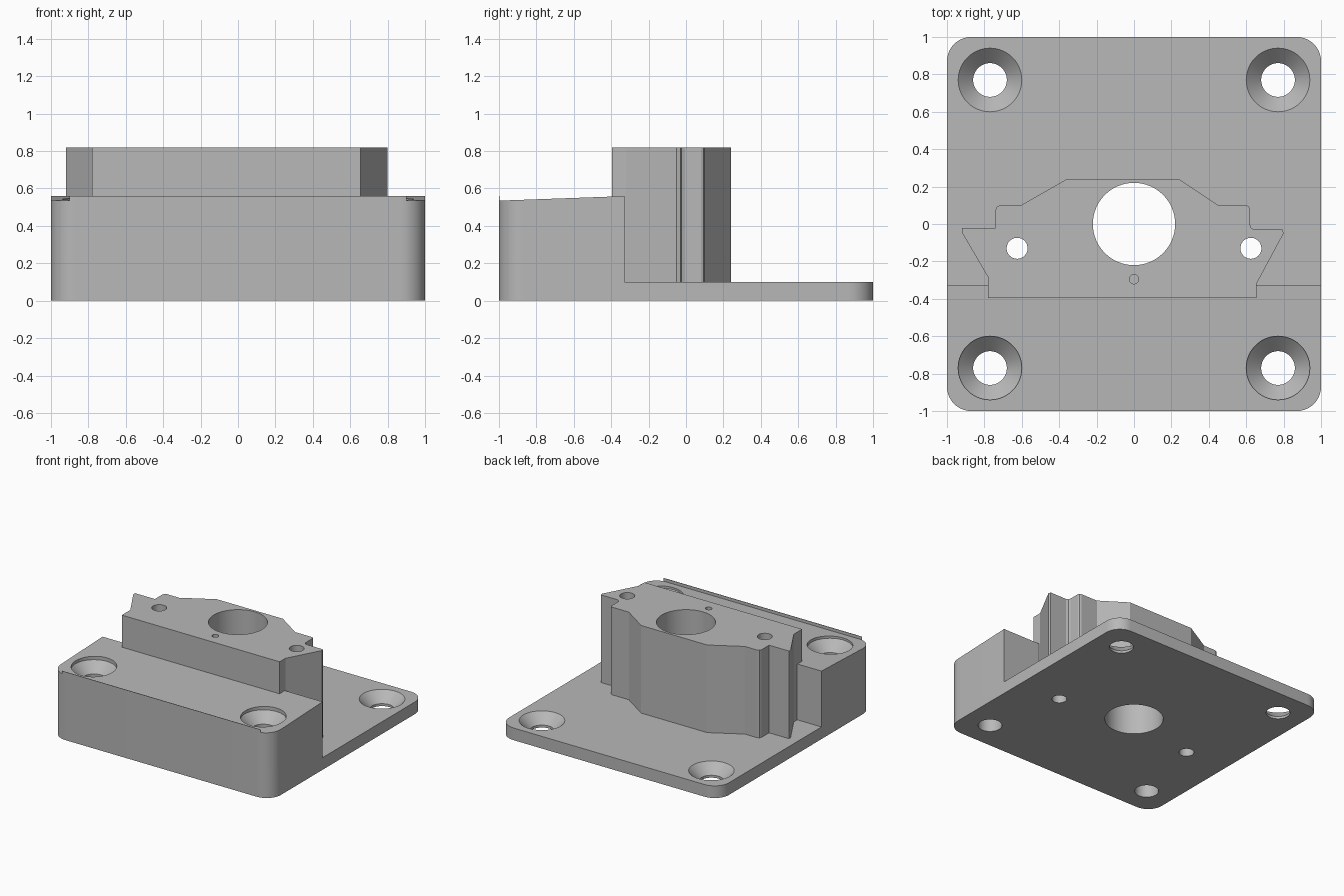
import bpy
import bmesh
from math import cos, sin, pi, radians

cube = bpy.data.objects.get("Cube")
if cube:
    bpy.data.objects.remove(cube, do_unlink=True)

grey = bpy.data.materials.new("plain_grey")
grey.use_nodes = True
colour = (0.48, 0.48, 0.48, 1)
grey.diffuse_color = colour
grey.node_tree.nodes["Principled BSDF"].inputs["Base Color"].default_value = colour


def loft(name, rings):
    """Closed solid through a list of equally long rings of points."""
    bm = bmesh.new()
    loops = [[bm.verts.new(p) for p in ring] for ring in rings]
    n = len(loops[0])
    for a, b in zip(loops, loops[1:]):
        for i in range(n):
            j = (i + 1) % n
            bm.faces.new((a[i], a[j], b[j], b[i]))
    bm.faces.new(loops[0][::-1])
    bm.faces.new(loops[-1])
    bmesh.ops.recalc_face_normals(bm, faces=bm.faces[:])
    mesh = bpy.data.meshes.new(name)
    bm.to_mesh(mesh)
    bm.free()
    mesh.materials.append(grey)
    obj = bpy.data.objects.new(name, mesh)
    bpy.context.collection.objects.link(obj)
    return obj


def prism(name, outline, z0, z1):
    return loft(name, [[(x, y, z) for x, y in outline] for z in (z0, z1)])


def lathe(name, x, y, profile, sides=64):
    """Solid of revolution from (radius, height) pairs."""
    angles = [2 * pi * i / sides for i in range(sides)]
    return loft(name, [[(x + r * cos(a), y + r * sin(a), z) for a in angles]
                       for r, z in profile])


def combine(target, tool, operation):
    mod = target.modifiers.new(operation.lower(), 'BOOLEAN')
    mod.operation = operation
    mod.solver = 'EXACT'
    mod.object = tool
    bpy.context.view_layer.objects.active = target
    bpy.ops.object.modifier_apply(modifier=mod.name)
    bpy.data.objects.remove(tool, do_unlink=True)


# Rounded square body
radius, steps = 0.13, 10
outline = []
for k, (sx, sy) in enumerate([(1, 1), (-1, 1), (-1, -1), (1, -1)]):
    for i in range(steps + 1):
        a = pi / 2 * (k + i / steps)
        outline.append((sx * (1 - radius) + radius * cos(a),
                        sy * (1 - radius) + radius * sin(a)))
body = prism("mounting_block", outline, 0, 0.56)

# Cut away the rear down to a plate, and slope the top of the front block
side_profile = [(-0.996, 0.535), (-0.33, 0.559), (-0.33, 0.1),
                (1.2, 0.1), (1.2, 1), (-0.996, 1)]
combine(body, loft("step_cutter", [[(x, y, z) for y, z in side_profile]
                                   for x in (-1.2, 1.2)]), 'DIFFERENCE')

# Upright tower with a stepped, winged outline
tower_outline = [
    (-0.78, -0.395), (0.655, -0.395), (0.655, -0.32), (0.80, -0.05),
    (0.795, -0.03), (0.645, -0.03), (0.627, -0.023), (0.62, -0.005),
    (0.62, 0.08), (0.614, 0.094), (0.60, 0.10), (0.45, 0.10),
    (0.24, 0.24), (-0.36, 0.24), (-0.605, 0.10), (-0.715, 0.10),
    (-0.733, 0.092), (-0.74, 0.075), (-0.74, -0.022), (-0.92, -0.022),
    (-0.92, -0.045), (-0.78, -0.285)]
combine(body, prism("tower", tower_outline, 0.05, 0.82), 'UNION')

# Central bore, two side holes and a shallow locating hole
for x, y, r, z in [(0, 0, 0.22, -0.1), (-0.625, -0.13, 0.056, -0.1),
                   (0.625, -0.13, 0.056, -0.1), (0, -0.295, 0.025, 0.7)]:
    combine(body, lathe("hole_cutter", x, y, [(r, z), (r, 1)]), 'DIFFERENCE')

# Countersunk screw holes in the four corners
for x in (-0.77, 0.77):
    for y, top in ((-0.77, 0.52), (0.77, 0.1)):
        profile = [(0.09, -0.1), (0.09, top - 0.08), (0.17, top), (0.17, top + 0.3)]
        combine(body, lathe("screw_cutter", x, y, profile), 'DIFFERENCE')

# Smooth the round walls and keep the edges crisp
bpy.ops.object.select_all(action='DESELECT')
body.select_set(True)
bpy.context.view_layer.objects.active = body
bpy.ops.object.shade_smooth_by_angle(angle=radians(20))
